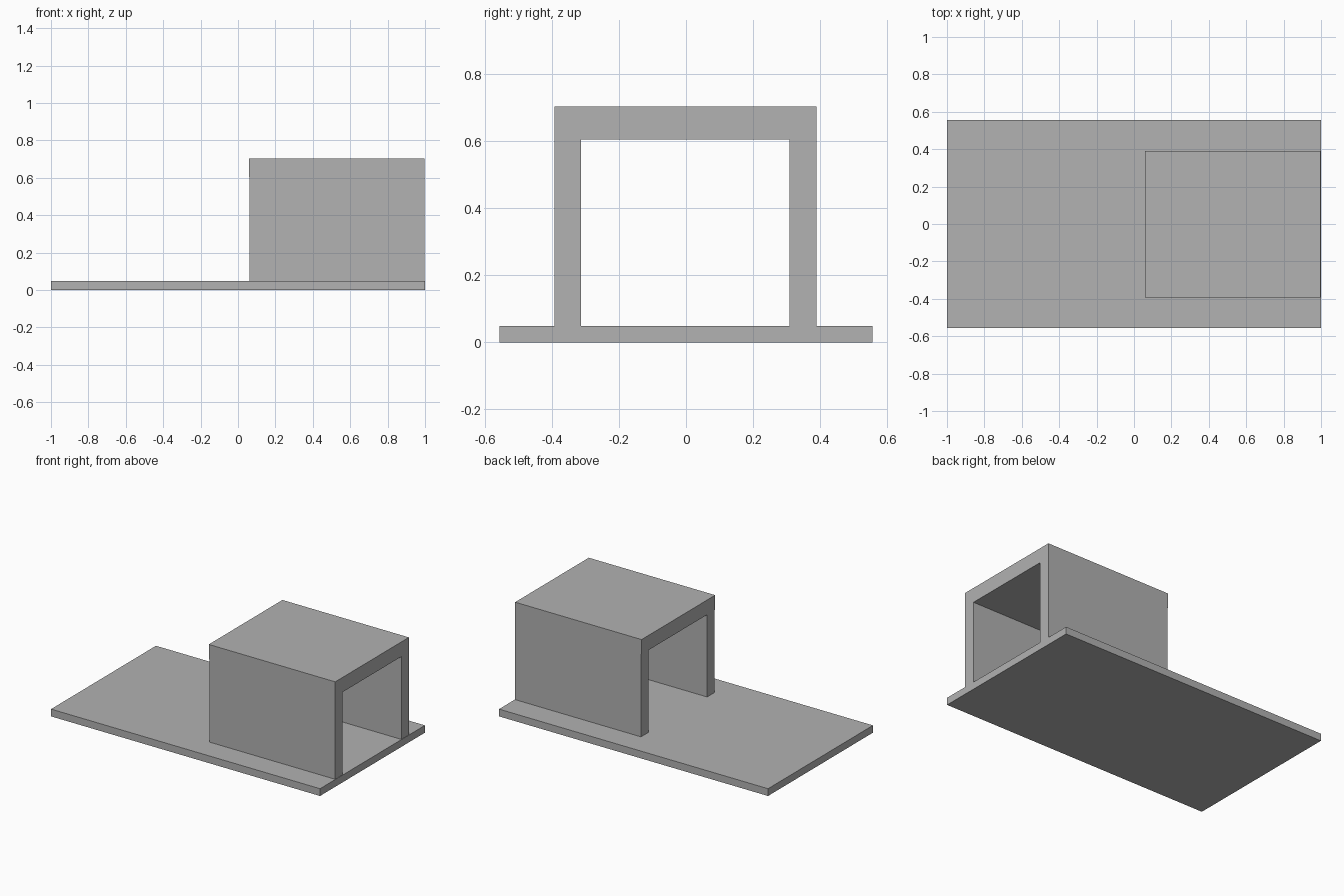
import bpy
from mathutils import Vector

cube = bpy.data.objects.get("Cube")
if cube:
    bpy.data.objects.remove(cube, do_unlink=True)

# One plain grey for the whole model
grey = bpy.data.materials.new("plain grey")
grey.use_nodes = True
colour = (0.445, 0.445, 0.445, 1)
grey.diffuse_color = colour
grey.node_tree.nodes["Principled BSDF"].inputs["Base Color"].default_value = colour


def box(name, low, high):
    """Axis-aligned box between two corners."""
    low, high = Vector(low), Vector(high)
    bpy.ops.mesh.primitive_cube_add(size=1, location=(low + high) / 2)
    obj = bpy.context.object
    obj.name = name
    obj.scale = high - low
    bpy.ops.object.transform_apply(location=False, rotation=False, scale=True)
    obj.data.materials.append(grey)
    return obj


BASE_TOP, ROOF_BOTTOM, ROOF_TOP = 0.049, 0.605, 0.704
FRONT, BACK, WALL = -0.393, 0.389, 0.08
START, END = 0.058, 0.998

# Ground slab
box("base_slab", (-1, -0.557, 0), (1, 0.557, BASE_TOP))

# Side walls of the open-ended shelter
box("front_wall", (START + 0.004, FRONT, BASE_TOP), (END, FRONT + WALL, ROOF_BOTTOM))
box("back_wall", (START + 0.004, BACK - WALL, BASE_TOP), (END, BACK, ROOF_BOTTOM))

# Thick flat roof
box("roof", (START, FRONT, ROOF_BOTTOM), (END, BACK, ROOF_TOP))
